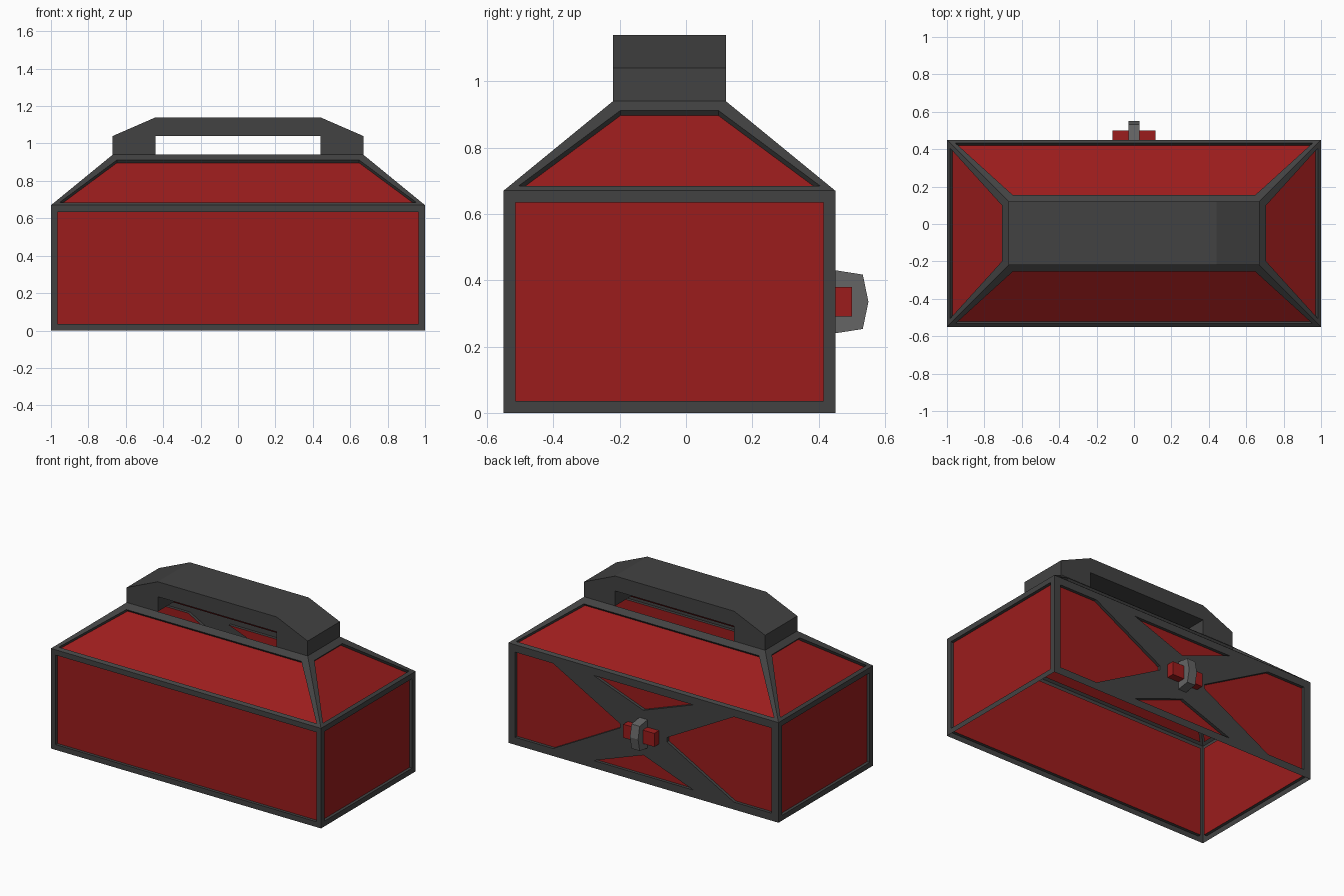
import bpy, bmesh
from mathutils import Vector

if "Cube" in bpy.data.objects:
    bpy.data.objects.remove(bpy.data.objects["Cube"])


def material(name, colour):
    m = bpy.data.materials.new(name)
    m.diffuse_color = (*colour, 1)
    m.use_nodes = True
    m.node_tree.nodes["Principled BSDF"].inputs["Base Color"].default_value = m.diffuse_color
    return m


DARK = material("dark_metal", (0.055, 0.055, 0.055))
RED = material("red_paint", (0.33, 0.012, 0.012))
STEEL = material("steel", (0.13, 0.13, 0.13))
DEPTH = 0.02


def finish(bm, name, *mats):
    me = bpy.data.meshes.new(name)
    bm.to_mesh(me)
    bm.free()
    for m in mats:
        me.materials.append(m)
    ob = bpy.data.objects.new(name, me)
    bpy.context.collection.objects.link(ob)
    return ob


def prism(name, loop, offset, mat, skip=()):
    """Extrude a loop of 3D points; skip lists side faces left open."""
    bm = bmesh.new()
    a = [bm.verts.new(p) for p in loop]
    b = [bm.verts.new(Vector(p) + Vector(offset)) for p in loop]
    bm.faces.new(a)
    bm.faces.new(b)
    for i in range(len(a)):
        if i not in skip:
            j = (i + 1) % len(a)
            bm.faces.new((a[i], a[j], b[j], b[i]))
    bmesh.ops.recalc_face_normals(bm, faces=bm.faces)
    return finish(bm, name, mat)


def ring(bm, x, y0, y1, z):
    return [bm.verts.new(p) for p in ((-x, y0, z), (x, y0, z), (x, y1, z), (-x, y1, z))]


def recess(bm, faces):
    """Frame each face and sink its red panel."""
    bm.normal_update()
    bmesh.ops.inset_individual(bm, faces=faces, thickness=0.05)
    bm.normal_update()
    bmesh.ops.inset_individual(bm, faces=faces, thickness=0, depth=-DEPTH)
    for f in faces:
        f.material_index = 1


# Open-bottomed body walls and sloping lid, without the back wall
def band(name, lo, hi, sides):
    bm = bmesh.new()
    a, b = ring(bm, *lo), ring(bm, *hi)
    faces = []
    for i in sides:
        j = (i + 1) % 4
        faces.append(bm.faces.new((a[i], a[j], b[j], b[i])))
    recess(bm, faces)
    return finish(bm, name, DARK, RED)


base, shoulder = (1, -0.55, 0.45, 0), (1, -0.55, 0.45, 0.67)
band("body_walls", base, shoulder, (0, 1, 3))
band("sloped_lid", shoulder, (0.67, -0.22, 0.12, 0.94), range(4))

# Back wall: cross-shaped frame with four sunken panels
side = [(0.95, 0.05), (0.95, 0.62), (0.67, 0.62), (0.175, 0.35), (0.175, 0.32), (0.67, 0.05)]
tri = [(-0.37, 0.62), (0.37, 0.62), (0, 0.485)]
holes = [side, [(-x, z) for x, z in side], tri, [(x, 0.67 - z) for x, z in tri]]
bm = bmesh.new()


def loop_edges(pts):
    vs = [bm.verts.new((x, 0.45, z)) for x, z in pts]
    return vs, [bm.edges.new((vs[i - 1], vs[i])) for i in range(len(vs))]


edges = loop_edges([(1, 0), (-1, 0), (-1, 0.67), (1, 0.67)])[1]
rims = []
for h in holes:
    vs, es = loop_edges(h)
    rims.append(vs)
    edges += es
bmesh.ops.triangle_fill(bm, use_beauty=True, use_dissolve=False, edges=edges, normal=(0, 1, 0))
for vs in rims:
    inner = [bm.verts.new(v.co - Vector((0, DEPTH, 0))) for v in vs]
    for i in range(len(vs)):
        bm.faces.new((vs[i - 1], vs[i], inner[i], inner[i - 1]))
    panel = bm.faces.new(inner)
    panel.material_index = 1
bmesh.ops.recalc_face_normals(bm, faces=bm.faces)
bm.normal_update()
if sum(f.normal.y * f.calc_area() for f in bm.faces) < 0:
    bmesh.ops.reverse_faces(bm, faces=bm.faces)
finish(bm, "back_wall", DARK, RED)

# Carry handle, open where the legs meet the lid
half = [(0.44, 1.04), (0.44, 0.94), (0.67, 0.94), (0.67, 1.04), (0.44, 1.14)]
outline = half + [(-x, z) for x, z in reversed(half)]
prism("handle", [(x, -0.22, z) for x, z in outline], (0, 0.34, 0), DARK, skip=(1, 7))

# Latch: red cross bar and faceted steel clasp
bar = [(0.45, 0.29), (0.50, 0.29), (0.50, 0.38), (0.45, 0.38)]
clasp = [(0.45, 0.24), (0.533, 0.253), (0.55, 0.335), (0.533, 0.417), (0.45, 0.43)]
prism("latch_bar", [(-0.115, y, z) for y, z in bar], (0.23, 0, 0), RED)
prism("latch_clasp", [(-0.03, y, z) for y, z in clasp], (0.06, 0, 0), STEEL)
